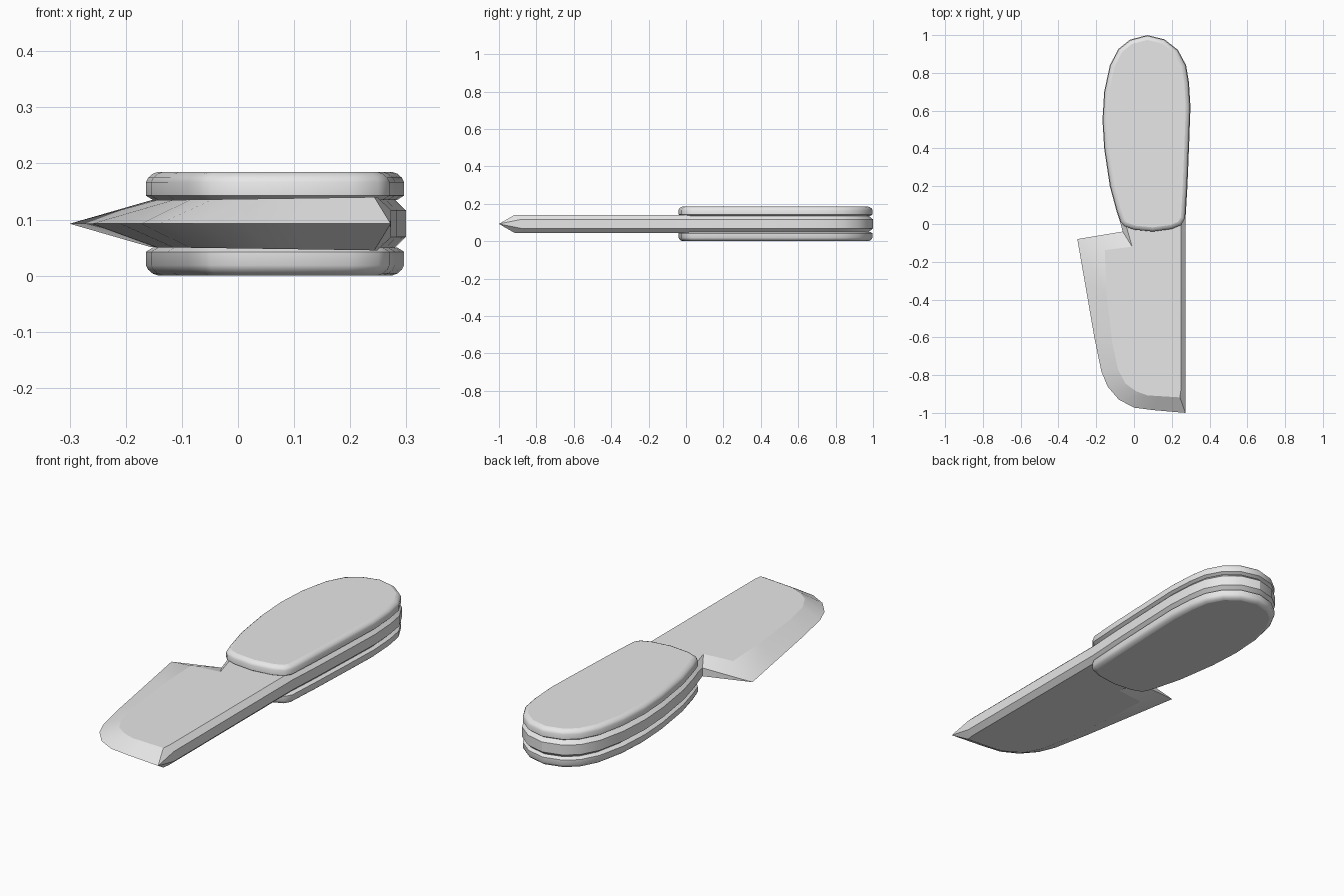
import bpy
import bmesh
import math
from mathutils import Vector

cube = bpy.data.objects.get("Cube")
if cube:
    bpy.data.objects.remove(cube, do_unlink=True)

MID = 0.0925  # height of the symmetry plane

grey = bpy.data.materials.new("plain grey")
grey.use_nodes = True
grey.diffuse_color = (0.8, 0.8, 0.8, 1)
grey.node_tree.nodes["Principled BSDF"].inputs["Base Color"].default_value = grey.diffuse_color


def inset(outline, distance):
    """Move a counter-clockwise outline inwards by a distance."""
    result = []
    for i, point in enumerate(outline):
        here = Vector(point)
        before = (here - Vector(outline[i - 1])).normalized()
        after = (Vector(outline[(i + 1) % len(outline)]) - here).normalized()
        normal_a = Vector((-before.y, before.x))
        normal_b = Vector((-after.y, after.x))
        mitre = (normal_a + normal_b) / (1 + normal_a.dot(normal_b))
        result.append(tuple(here + mitre * distance))
    return result


def loft(name, rings, angle):
    """Bridge matching rings, cap both ends, smooth the sides and keep caps flat."""
    bm = bmesh.new()
    loops = [[bm.verts.new(co) for co in ring] for ring in rings]
    count = len(loops[0])
    for low, high in zip(loops, loops[1:]):
        for i in range(count):
            j = (i + 1) % count
            bm.faces.new((low[i], low[j], high[j], high[i]))
    bm.faces.new(loops[0][::-1])
    bm.faces.new(loops[-1])
    bmesh.ops.remove_doubles(bm, verts=bm.verts, dist=0.0001)
    bmesh.ops.recalc_face_normals(bm, faces=bm.faces)
    mesh = bpy.data.meshes.new(name)
    bm.to_mesh(mesh)
    bm.free()
    mesh.materials.append(grey)
    obj = bpy.data.objects.new(name, mesh)
    bpy.context.collection.objects.link(obj)
    bpy.ops.object.select_all(action="DESELECT")
    obj.select_set(True)
    bpy.context.view_layer.objects.active = obj
    bpy.ops.object.shade_smooth_by_angle(angle=math.radians(angle))
    for face in mesh.polygons:
        if len(face.vertices) > 4:
            face.use_smooth = False
    return obj


# Handle outline: right side, rounded butt, left side, then the front end
handle_sides = [
    (0.27, 0.03), (0.28, 0.2), (0.29, 0.45), (0.296, 0.62), (0.288, 0.75),
    (0.273, 0.84), (0.23, 0.92), (0.16, 0.975), (0.07, 0.997), (-0.02, 0.973),
    (-0.08, 0.925), (-0.125, 0.84), (-0.155, 0.7), (-0.164, 0.55),
    (-0.155, 0.4), (-0.125, 0.2), (-0.09, 0.07), (-0.07, 0.01),
]
handle_front = [
    (-0.05, -0.012), (0, -0.03), (0.1, -0.04), (0.2, -0.026), (0.25, -0.005),
]
handle = handle_sides + handle_front

# Two handle scales with rounded edges, mirrored across the middle
profile = [(0.013, 0.042), (0, 0.05), (0, 0.074),
           (0.004, 0.082), (0.012, 0.089), (0.022, 0.0925)]
for name, side in (("upper_handle_scale", 1), ("lower_handle_scale", -1)):
    loft(name, [[(x, y, MID + side * z) for x, y in inset(handle, d)]
                for d, z in profile], 40)

# Blade points: edge outline, flat-face outline, half thickness at the edge
blade_points = [
    ((-0.06, -0.04), (-0.01, -0.12), 0.02),
    ((-0.3, -0.08), (-0.155, -0.138), 0),
    ((-0.26, -0.31), (-0.145, -0.37), 0),
    ((-0.21, -0.6), (-0.115, -0.63), 0),
    ((-0.173, -0.78), (-0.085, -0.77), 0),
    ((-0.14, -0.86), (-0.045, -0.845), 0),
    ((-0.08, -0.93), (0.01, -0.885), 0),
    ((0, -0.972), (0.07, -0.907), 0),
    ((0.1, -0.985), (0.13, -0.911), 0),
    ((0.272, -1), (0.243, -0.918), 0),
    ((0.273, -0.88), (0.248, -0.88), 0.024),
]

# The tang follows the handle outline and runs into the blade
tang_count = len(handle_sides)
tang_edge = inset(handle, -0.003)[:tang_count]
tang_face = inset(handle, 0.022)[:tang_count]
body = [(e, f, 0.024) for e, f in zip(tang_edge, tang_face)] + blade_points


def face_ring(side):
    return [(f[0], f[1], MID + side * (0.044 + 0.014 * f[0])) for e, f, h in body]


def edge_ring(side):
    return [(e[0], e[1], MID + side * h) for e, f, h in body]


loft("blade_and_tang",
     [face_ring(-1), edge_ring(-1), edge_ring(1), face_ring(1)], 25)
